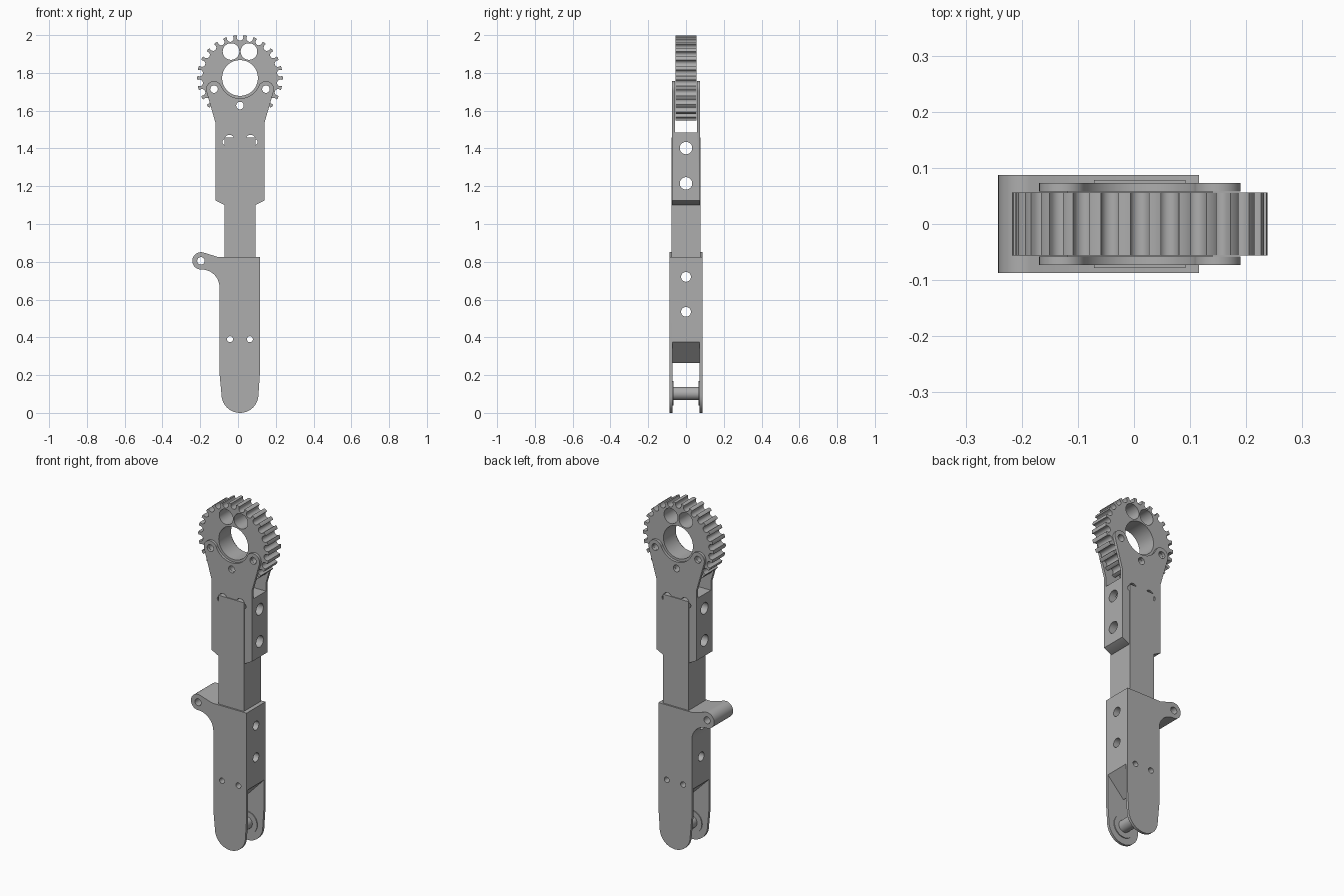
import bpy, bmesh
from math import sin, cos, pi, radians

if "Cube" in bpy.data.objects:
    bpy.data.objects.remove(bpy.data.objects["Cube"])

grey = bpy.data.materials.new("plain_grey")
grey.use_nodes = True
grey.diffuse_color = (0.42, 0.42, 0.42, 1)
grey.node_tree.nodes["Principled BSDF"].inputs["Base Color"].default_value = (0.42, 0.42, 0.42, 1)

CX = 0.0105      # centre line of the arm
GEAR_Z = 1.773   # height of the gear axis


def arc(x, z, r, a0, a1, n=16):
    angles = [radians(a0 + (a1 - a0) * i / n) for i in range(n + 1)]
    return [(x + r * cos(a), z + r * sin(a)) for a in angles]


def rect(x0, x1, z0, z1):
    return [(x0, z0), (x1, z0), (x1, z1), (x0, z1)]


def prism(name, outline, half, axis="Y", mid=0):
    """Extrude an outline through the depth (Y) or the width (X)."""
    bm = bmesh.new()
    place = (lambda a, d, b: (a, d, b)) if axis == "Y" else (lambda a, d, b: (d, a, b))
    verts = [bm.verts.new(place(a, mid - half, b)) for a, b in outline]
    face = bm.faces.new(verts)
    ext = bmesh.ops.extrude_face_region(bm, geom=[face])
    moved = [v for v in ext["geom"] if isinstance(v, bmesh.types.BMVert)]
    bmesh.ops.translate(bm, verts=moved, vec=place(0, 2 * half, 0))
    bmesh.ops.recalc_face_normals(bm, faces=bm.faces)
    mesh = bpy.data.meshes.new(name)
    bm.to_mesh(mesh)
    bm.free()
    mesh.materials.append(grey)
    obj = bpy.data.objects.new(name, mesh)
    bpy.context.collection.objects.link(obj)
    return obj


def activate(obj):
    bpy.ops.object.select_all(action="DESELECT")
    obj.select_set(True)
    bpy.context.view_layer.objects.active = obj


def cut(obj, outline, half=0.5, axis="Y"):
    cutter = prism("cutter", outline, half, axis)
    cutter.hide_render = True
    mod = obj.modifiers.new("cut", "BOOLEAN")
    mod.operation = "DIFFERENCE"
    mod.solver = "EXACT"
    mod.object = cutter
    activate(obj)
    bpy.ops.object.modifier_apply(modifier=mod.name)
    bpy.data.objects.remove(cutter)


def hole(obj, x, z, r, axis="Y"):
    cut(obj, arc(x, z, r, 0, 360 - 360 / 32, 31), 0.5, axis)


def smooth(obj):
    activate(obj)
    bpy.ops.object.shade_smooth_by_angle(angle=radians(30))


# Lower housing with the side lug and rounded fork end
outline = arc(CX, 0.098, 0.098, 180, 360, 28)
outline += [(0.116, 0.21), (0.116, 0.825), (-0.105, 0.825)]
outline += arc(-0.196, 0.805, 0.046, 75, 268, 20)
outline += arc(-0.192, 0.665, 0.094, 89, 0, 14)
outline += [(-0.098, 0.21)]
lower = prism("lower_housing", outline, 0.087)
cut(lower, [(-0.3, -0.1), (0.3, -0.1), (0.3, 0.375), (0.116, 0.375),
            (CX, 0.265), (-0.098, 0.375), (-0.3, 0.375)], 0.072)
hole(lower, -0.196, 0.805, 0.02)
for side in (-1, 1):
    hole(lower, CX + side * 0.0525, 0.39, 0.016)
for z in (0.535, 0.72):
    cut(lower, arc(0, z, 0.026, 0, 350, 35), 0.25, "X")
smooth(lower)

# Axle and its bosses inside the fork
axle = prism("fork_axle", arc(CX, 0.103, 0.035, 0, 350, 35), 0.074)
smooth(axle)
for side, label in ((-1, "front"), (1, "back")):
    boss = prism(label + "_axle_boss", arc(CX, 0.103, 0.065, 0, 350, 35), 0.003, "Y", side * 0.07)
    smooth(boss)

# Sliding bar
bar = prism("sliding_bar", rect(-0.071, 0.092, 0.8, 1.457), 0.078)

# Upper housing with two lugs cradling the gear
LUG_X, LUG_Z = 0.1375, 1.714
outline = [(-0.071, 1.1), (0.092, 1.1), (0.14, 1.125), (0.14, 1.535)]
outline += arc(CX + LUG_X, LUG_Z, 0.042, -13, 157, 20)
outline += arc(CX, GEAR_Z, 0.108, -24, -156, 28)
outline += arc(CX - LUG_X, LUG_Z, 0.042, 23, 193, 20)
outline += [(-0.119, 1.535), (-0.119, 1.125)]
upper = prism("upper_housing", outline, 0.073)
cut(upper, rect(-0.4, 0.4, 1.485, 1.95), 0.0575)
for side in (-1, 1):
    hole(upper, CX + side * LUG_X, LUG_Z, 0.02)
    # corner reliefs around the top of the bar
    hole(upper, CX + side * 0.056, 1.446, 0.026)
    hole(upper, CX + side * 0.077, 1.434, 0.016)
hole(upper, CX, 1.627, 0.02)
for part in (upper, bar):
    for z in (1.215, 1.402):
        hole(part, 0, z, 0.033, "X")
    smooth(part)

# Toothed gear with round valleys
TEETH = 26
outline = []
for i in range(TEETH):
    a = 360 * i / TEETH
    step = 360 / TEETH
    for t in (-0.2, 0, 0.2):
        outline += arc(CX, GEAR_Z, 0.2275 - abs(t) * 0.01, a + t * step, a + t * step, 1)[:1]
    v = radians(a + step / 2)
    x, z = CX + 0.215 * cos(v), GEAR_Z + 0.215 * sin(v)
    outline += arc(x, z, 0.0175, a + step / 2 - 90, a + step / 2 - 270, 8)
gear = prism("toothed_gear", outline, 0.0565)
hole(gear, CX, GEAR_Z, 0.095)
for side in (-1, 1):
    hole(gear, CX + side * 0.0475, 1.913, 0.044)
    hole(gear, CX + side * LUG_X, LUG_Z, 0.02)
hole(gear, CX, 1.627, 0.02)
smooth(gear)
